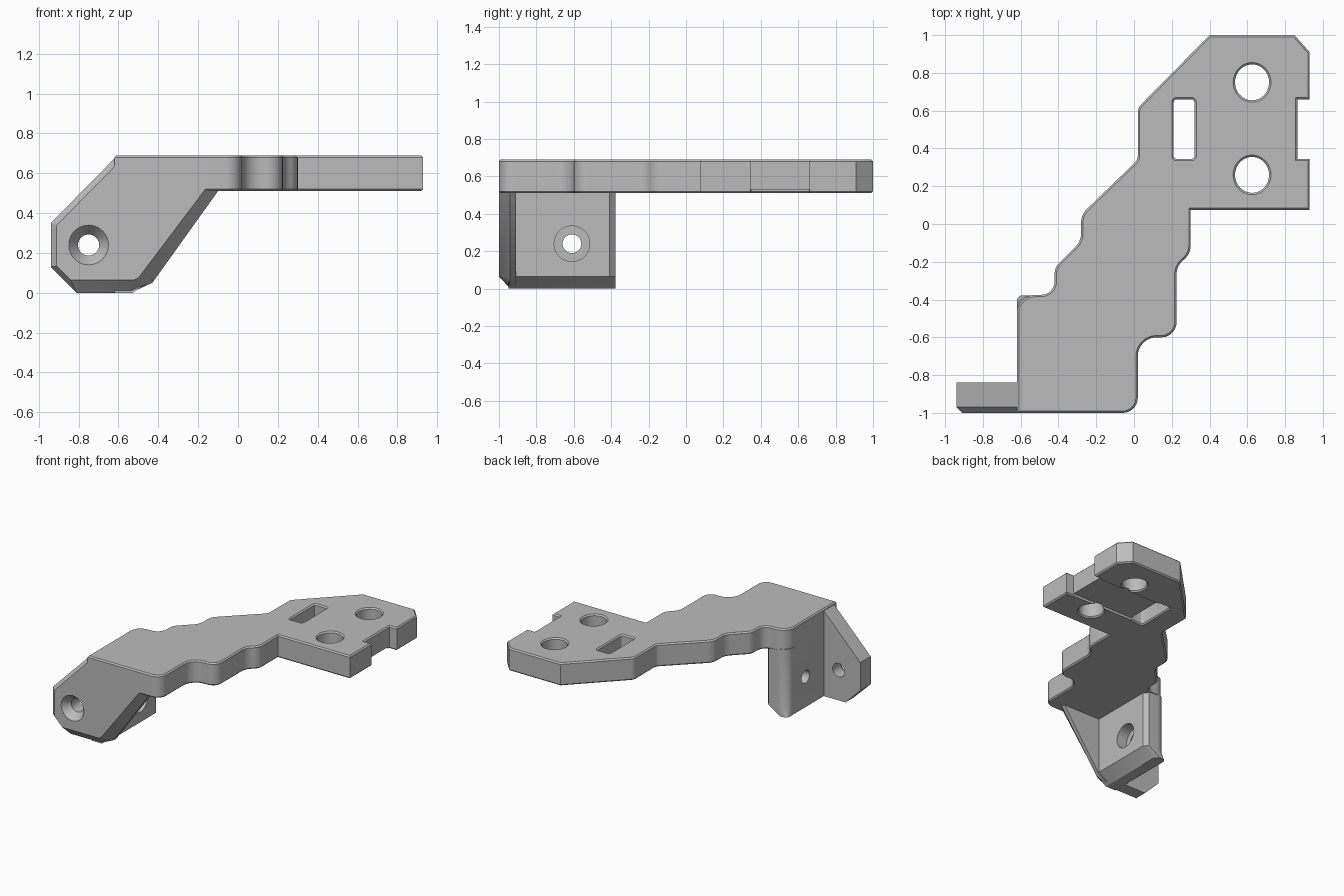
import bpy
import bmesh
import math
from mathutils import Vector

cube = bpy.data.objects.get("Cube")
if cube:
    bpy.data.objects.remove(cube, do_unlink=True)

grey = bpy.data.materials.new("plain_grey")
grey.use_nodes = True
grey.diffuse_color = (0.5, 0.5, 0.5, 1)
grey.node_tree.nodes["Principled BSDF"].inputs["Base Color"].default_value = (0.5, 0.5, 0.5, 1)


def rounded(corners, steps=8):
    """Counter-clockwise outline from (x, y, radius) corners."""
    pts = [Vector(c[:2]) for c in corners]
    out = []
    for i, p in enumerate(pts):
        r = corners[i][2] if len(corners[i]) > 2 else 0
        if not r:
            out.append(p)
            continue
        a, b = pts[i - 1] - p, pts[(i + 1) % len(pts)] - p
        limit = 0.49 * min(a.length, b.length)
        a.normalize()
        b.normalize()
        half = a.angle(b) / 2
        t = min(r / math.tan(half), limit)
        r = t * math.tan(half)
        centre = p + (a + b).normalized() * r / math.sin(half)
        s, e = (p + a * t - centre) / r, (p + b * t - centre) / r
        sweep = s.angle(e)
        for k in range(steps + 1):
            f = k / steps
            arc = (s * math.sin((1 - f) * sweep) + e * math.sin(f * sweep)) / math.sin(sweep)
            out.append(centre + arc * r)
    area = sum(out[i - 1].cross(out[i]) for i in range(len(out)))
    return out if area > 0 else out[::-1]


def inset(outline, d):
    """Move every edge of an outline inwards by d."""
    result = []
    for i, p in enumerate(outline):
        e1 = (p - outline[i - 1]).normalized()
        e2 = (outline[(i + 1) % len(outline)] - p).normalized()
        n1, n2 = Vector((-e1.y, e1.x)), Vector((-e2.y, e2.x))
        result.append(p + (n1 + n2) * d / (1 + n1.dot(n2)))
    return result


def loft(name, rings):
    """Closed solid through rings of 3D points."""
    bm = bmesh.new()
    loops = [[bm.verts.new(p) for p in ring] for ring in rings]
    n = len(loops[0])
    for lo, hi in zip(loops, loops[1:]):
        for i in range(n):
            bm.faces.new((lo[i - 1], lo[i], hi[i], hi[i - 1]))
    bm.faces.new(loops[0])
    bm.faces.new(loops[-1])
    bmesh.ops.recalc_face_normals(bm, faces=bm.faces)
    mesh = bpy.data.meshes.new(name)
    bm.to_mesh(mesh)
    bm.free()
    mesh.materials.append(grey)
    obj = bpy.data.objects.new(name, mesh)
    bpy.context.collection.objects.link(obj)
    return obj


def prism(name, outline, levels):
    """Upright solid; levels are (z, inset) pairs."""
    return loft(name, [[(p.x, p.y, z) for p in inset(outline, d)] for z, d in levels])


def bore(axis, centre, levels, n=40):
    """Turned cutter along x or y; levels are (position, radius)."""
    rings = []
    for pos, r in levels:
        ring = []
        for k in range(n):
            u = centre[0] + r * math.cos(math.tau * k / n)
            z = centre[1] + r * math.sin(math.tau * k / n)
            ring.append((pos, u, z) if axis == "x" else (u, pos, z))
        rings.append(ring)
    return loft("bore_cutter", rings)


def finish(obj, cutters):
    """Cut the openings and smooth the curved walls."""
    bpy.ops.object.select_all(action="DESELECT")
    obj.select_set(True)
    bpy.context.view_layer.objects.active = obj
    for cutter in cutters:
        mod = obj.modifiers.new("cut", "BOOLEAN")
        mod.operation = "DIFFERENCE"
        mod.solver = "EXACT"
        mod.object = cutter
        bpy.ops.object.modifier_apply(modifier=mod.name)
        bpy.data.objects.remove(cutter, do_unlink=True)
    bpy.ops.object.shade_smooth_by_angle(angle=math.radians(30))


# Top arm: wavy neck and squared head with a notch
arm_outline = rounded([
    (0.4, 1), (0.85, 1), (0.93, 0.91), (0.93, 0.66), (0.865, 0.66), (0.865, 0.345),
    (0.93, 0.345), (0.93, 0.075), (0.3, 0.075), (0.3, -0.16, 0.1), (0.225, -0.22, 0.1),
    (0.225, -0.6, 0.08), (0.02, -0.6, 0.1), (0.02, -1, 0.08), (-0.62, -1),
    (-0.62, -0.375, 0.1), (-0.42, -0.375, 0.08), (-0.42, -0.23, 0.08),
    (-0.28, -0.09, 0.1), (-0.28, 0.05, 0.1), (0.02, 0.34, 0.05), (0.02, 0.615, 0.06)])
arm = prism("top_arm", arm_outline, [(0.51, 0.01), (0.52, 0), (0.68, 0), (0.69, 0.01)])

# Openings of the head: two round holes, strap slot and shallow strap channel
flare = [(0.49, -0.03), (0.52, 0), (0.68, 0), (0.71, -0.03)]
cutters = []
for y in (0.26, 0.75):
    circle = [Vector((0.625 + 0.09 * math.cos(math.tau * k / 48),
                      y + 0.095 * math.sin(math.tau * k / 48))) for k in range(48)]
    cutters.append(prism("hole_cutter", circle, flare))
slot = rounded([(x, y, 0.015) for x, y in ((0.21, 0.345), (0.32, 0.345), (0.32, 0.66), (0.21, 0.66))], 3)
cutters.append(prism("slot_cutter", slot, flare))
channel = rounded([(0.25, 0.347), (1, 0.347), (1, 0.658), (0.25, 0.658)])
cutters.append(prism("channel_cutter", channel, [(0.4, 0), (0.53, 0)]))
finish(arm, cutters)

# Front plate with a chamfered front rim
rim = [(-0.94, 0.13, -0.97), (-0.81, 0, -0.94), (-0.54, 0, -0.94), (-0.43, 0.05, -0.94),
       (-0.09, 0.525, -0.94), (-0.6, 0.675, -0.97), (-0.62, 0.675, -0.97), (-0.94, 0.35, -0.97)]
face = [(-0.91, 0.135), (-0.84, 0.065), (-0.52, 0.065), (-0.5, 0.075),
        (-0.16, 0.525), (-0.57, 0.675), (-0.58, 0.675), (-0.91, 0.34)]
plate = loft("front_plate", [[(x, -1, z) for x, z in face],
                             [(x, y, z) for x, z, y in rim],
                             [(x, -0.91, z) for x, z, y in rim]])

# Thicker outer ear behind the front plate
ear_profile = [(-0.94, 0.13), (-0.81, 0), (-0.6, 0), (-0.6, 0.675), (-0.62, 0.675), (-0.94, 0.35)]
ear = loft("rear_ear", [[(x, y, z) for x, z in ear_profile] for y in (-0.915, -0.84)])

# Countersunk hole through the front plate and ear
for part in (plate, ear):
    finish(part, [bore("y", (-0.75, 0.24), [(-1.02, 0.115), (-0.94, 0.053), (-0.7, 0.053)])])

# Side plate with a rounded rear edge and sloped foot
def side_ring(inner_x, z):
    outline = rounded([(-0.62, -0.95), (inner_x, -0.95), (inner_x, -0.41),
                       (inner_x - 0.03, -0.378), (-0.62, -0.378, 0.1)])
    return [(p.x, p.y, z) for p in outline]

side = loft("side_plate", [side_ring(-0.53, 0), side_ring(-0.43, 0.065), side_ring(-0.43, 0.53)])
finish(side, [bore("x", (-0.61, 0.24), [(-0.7, 0.05), (-0.52, 0.05), (-0.52, 0.095), (-0.3, 0.095)])])
